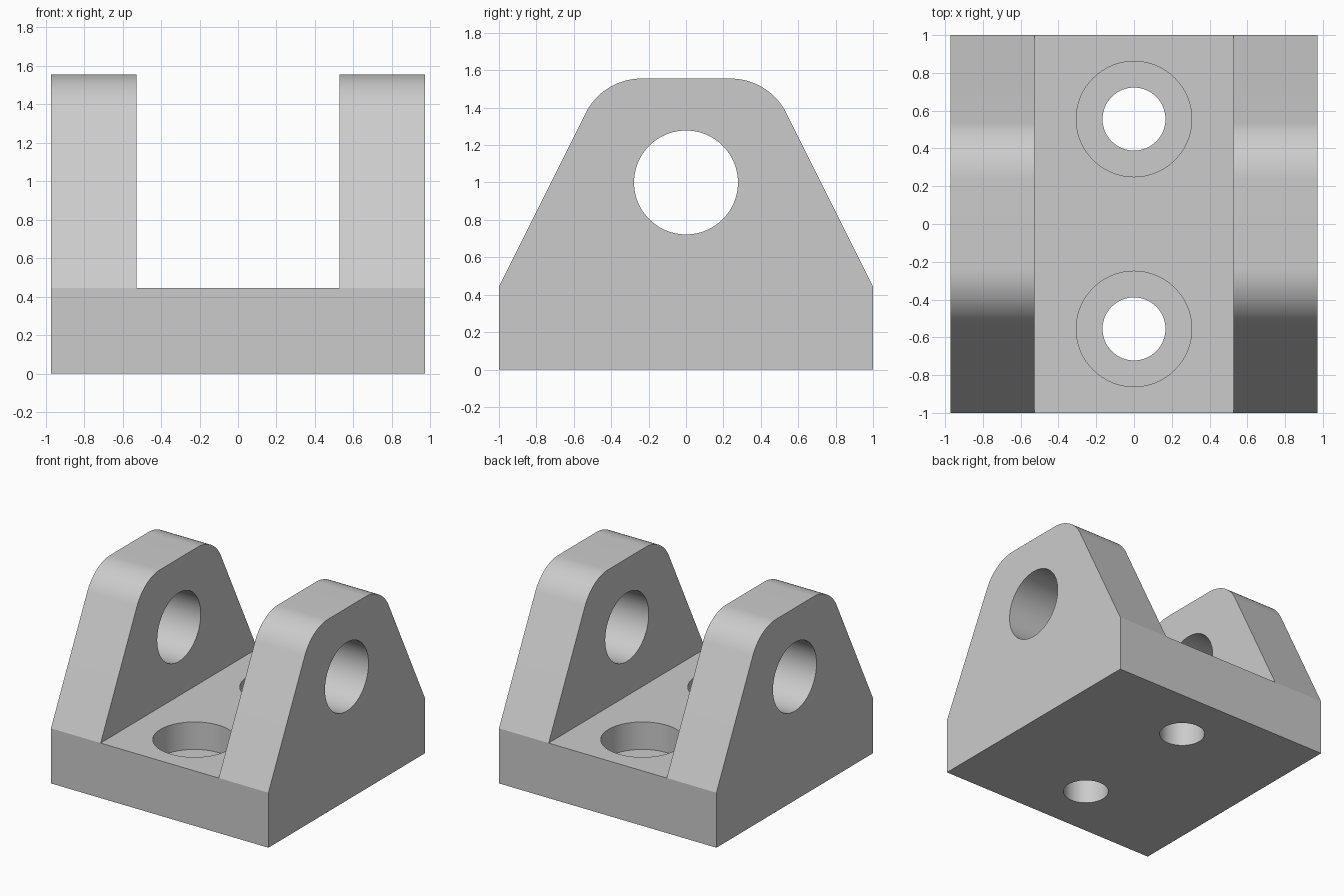
import bpy
import bmesh
import math
from mathutils import Vector, Matrix

cube = bpy.data.objects.get("Cube")
if cube:
    bpy.data.objects.remove(cube, do_unlink=True)

U = 1 / 18                      # drawing unit
HALF_W, HALF_D = 17.5 * U, 1.0
BASE_H, TOP_Z = 8 * U, 28 * U
SLOT = 9.5 * U                  # half the gap between the ears
TOP_HALF, FILLET = 8 * U, 6 * U
SEGMENTS = 96

grey = bpy.data.materials.new("machined grey")
grey.use_nodes = True
grey.diffuse_color = (0.6, 0.6, 0.6, 1)
grey.node_tree.nodes["Principled BSDF"].inputs["Base Color"].default_value = (0.6, 0.6, 0.6, 1)


def make_object(name, bm):
    bmesh.ops.recalc_face_normals(bm, faces=bm.faces)
    mesh = bpy.data.meshes.new(name)
    bm.to_mesh(mesh)
    bm.free()
    mesh.materials.append(grey)
    obj = bpy.data.objects.new(name, mesh)
    bpy.context.collection.objects.link(obj)
    return obj


def cylinder(name, radius, length, matrix):
    bm = bmesh.new()
    bmesh.ops.create_cone(bm, cap_ends=True, segments=SEGMENTS, radius1=radius,
                          radius2=radius, depth=length, matrix=matrix)
    return make_object(name, bm)


def cut(target, cutter):
    cutter.hide_render = True
    mod = target.modifiers.new("cut", "BOOLEAN")
    mod.operation = "DIFFERENCE"
    mod.solver = "EXACT"
    mod.object = cutter
    bpy.context.view_layer.objects.active = target
    bpy.ops.object.modifier_apply(modifier=mod.name)
    bpy.data.objects.remove(cutter, do_unlink=True)


# Side profile: straight base, sloped flanks, rounded shoulders
slope = math.atan2(TOP_Z - BASE_H, HALF_D - TOP_HALF)
arc_y = TOP_HALF - FILLET * math.tan(slope / 2)
arc_z = TOP_Z - FILLET
half = [(HALF_D, 0), (HALF_D, BASE_H)]
for i in range(25):
    a = math.pi / 2 - slope * (1 - i / 24)
    half.append((arc_y + FILLET * math.cos(a), arc_z + FILLET * math.sin(a)))
profile = half + [(-y, z) for y, z in reversed(half)]

bm = bmesh.new()
face = bm.faces.new([bm.verts.new((-HALF_W, y, z)) for y, z in profile])
ext = bmesh.ops.extrude_face_region(bm, geom=[face])
bmesh.ops.translate(bm, vec=(2 * HALF_W, 0, 0),
                    verts=[g for g in ext["geom"] if isinstance(g, bmesh.types.BMVert)])
body = make_object("clevis_bracket", bm)

# Slot between the ears
bm = bmesh.new()
bmesh.ops.create_cube(bm, size=1, matrix=Matrix.Translation((0, 0, BASE_H + 1))
                      @ Matrix.Diagonal((2 * SLOT, 3, 2, 1)))
cut(body, make_object("slot_cutter", bm))

# Pin hole through both ears
cut(body, cylinder("pin_cutter", 5 * U, 3,
                   Matrix.Translation((0, 0, 1)) @ Matrix.Rotation(math.pi / 2, 4, "Y")))

# Counterbored mounting holes
for side in (-1, 1):
    centre = Vector((0, side * 10 * U, 0))
    cut(body, cylinder("bolt_cutter", 3 * U, 2, Matrix.Translation(centre)))
    cut(body, cylinder("counterbore_cutter", 5.5 * U, 1,
                       Matrix.Translation(centre + Vector((0, 0, 4 * U + 0.5)))))

# Smooth the curved walls, keep machined edges crisp
bpy.ops.object.select_all(action="DESELECT")
body.select_set(True)
bpy.context.view_layer.objects.active = body
bpy.ops.object.shade_smooth_by_angle(angle=math.radians(20))
